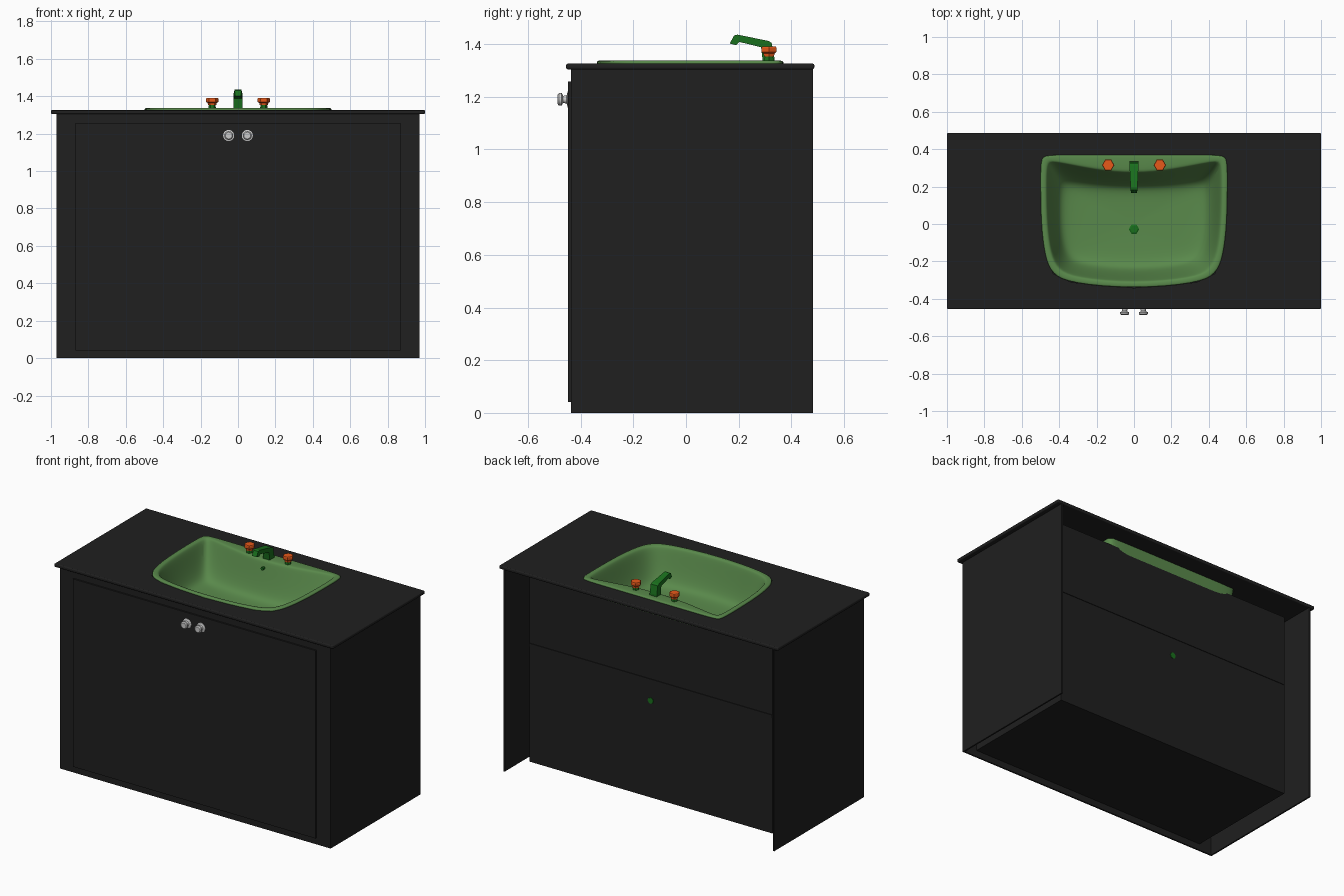
import bpy, bmesh, math
from mathutils import Vector

if "Cube" in bpy.data.objects:
    bpy.data.objects.remove(bpy.data.objects["Cube"])


def material(name, rgb):
    m = bpy.data.materials.new(name)
    m.diffuse_color = (*rgb, 1)
    m.use_nodes = True
    m.node_tree.nodes["Principled BSDF"].inputs["Base Color"].default_value = m.diffuse_color
    return m


BLACK = material("cabinet_black", (0.014, 0.014, 0.014))
GREEN = material("basin_green", (0.10, 0.25, 0.07))
DARK = material("tap_green", (0.01, 0.16, 0.012))
ORANGE = material("handle_orange", (0.80, 0.10, 0.01))


def mesh_object(name, verts, faces, mat=None, smooth=None):
    me = bpy.data.meshes.new(name)
    me.from_pydata(verts, [], faces)
    bm = bmesh.new()
    bm.from_mesh(me)
    bmesh.ops.recalc_face_normals(bm, faces=bm.faces)
    bm.to_mesh(me)
    bm.free()
    ob = bpy.data.objects.new(name, me)
    bpy.context.collection.objects.link(ob)
    if mat:
        me.materials.append(mat)
    if smooth:
        bpy.ops.object.select_all(action='DESELECT')
        ob.select_set(True)
        bpy.context.view_layer.objects.active = ob
        bpy.ops.object.shade_smooth_by_angle(angle=math.radians(smooth))
    return ob


def box(name, x0, x1, y0, y1, z0, z1, mat=None, bevel=0):
    v = [(x, y, z) for x in (x0, x1) for y in (y0, y1) for z in (z0, z1)]
    f = [(0, 1, 3, 2), (4, 6, 7, 5), (0, 4, 5, 1), (2, 3, 7, 6), (0, 2, 6, 4), (1, 5, 7, 3)]
    ob = mesh_object(name, v, f, mat)
    if bevel:
        b = ob.modifiers.new("bevel", 'BEVEL')
        b.width, b.segments = bevel, 3
    return ob


def rings_object(name, rings, mat=None, smooth=None):
    # skin a stack of equal-length closed rings and cap both ends
    n = len(rings[0])
    verts = [p for r in rings for p in r]
    faces = [(i * n + j, i * n + (j + 1) % n, (i + 1) * n + (j + 1) % n, (i + 1) * n + j)
             for i in range(len(rings) - 1) for j in range(n)]
    faces += [tuple(range(n)), tuple(range(len(verts) - n, len(verts)))]
    return mesh_object(name, verts, faces, mat, smooth)


def lathe(name, profile, origin, sides, mat=None, axis='Z', smooth=None):
    # profile is (radius, distance along axis)
    o = Vector(origin)
    rings = []
    for r, h in profile:
        ring = []
        for k in range(sides):
            a = math.tau * k / sides
            c, s = r * math.cos(a), r * math.sin(a)
            ring.append(o + Vector((c, s, h) if axis == 'Z' else (c, h, s)))
        rings.append(ring)
    return rings_object(name, rings, mat, smooth)


# cabinet shell, open at the back and underneath
box("cabinet_front", -0.97, 0.97, -0.437, -0.427, 0, 1.308, BLACK)
for side, s in (("left", -1), ("right", 1)):
    xs = sorted((s * 0.97, s * 0.96))
    box(side + "_side_panel", *xs, -0.437, 0.483, 0, 1.308, BLACK)

# inner compartment whose face is the raised door
X, Z0, Z1, YB = 0.87, 0.042, 1.258, 0.36
box("door_face", -X, X, -0.447, -0.426, Z0, Z1, BLACK)
box("compartment_floor", -X, X, -0.43, YB, Z0, Z0 + 0.01, BLACK)
box("compartment_back", -X, X, YB - 0.01, YB, Z0, Z1, BLACK)
box("back_rail", -X, X, YB - 0.002, YB + 0.004, 0.79, 0.81, BLACK)
for side, s in (("left", -1), ("right", 1)):
    xs = sorted((s * X, s * (X - 0.01)))
    box("compartment_" + side, *xs, -0.43, YB, Z0, Z1, BLACK)

# half outlines of the basin from back centre to front centre
OUT = [(0, .37), (.3, .37), (.475, .37), (.5, .35), (.5, .2), (.497, 0),
       (.478, -.17), (.44, -.27), (.34, -.318), (0, -.348)]
RIM = [(0, .272), (.2, .288), (.44, .34), (.468, .33), (.47, .19), (.466, 0),
       (.447, -.16), (.408, -.245), (.32, -.288), (0, -.318)]
FLOOR = [(0, .19), (.2, .195), (.34, .21), (.38, .18), (.385, .1), (.385, 0),
         (.37, -.1), (.34, -.17), (.27, -.21), (0, -.23)]


def loop(half, z, scale=1.0, other=None, t=0.0):
    pts = half
    if other:
        pts = [(a[0] + (b[0] - a[0]) * t, a[1] + (b[1] - a[1]) * t) for a, b in zip(half, other)]
    pts = pts + [(-x, y) for x, y in reversed(pts[1:-1])]
    return [(x * scale, 0.01 + (y - 0.01) * scale, z) for x, y in pts]


# basin, outside skin, rim and bowl in one smooth surface
basin = rings_object("basin", [
    loop(FLOOR, 1.085, 0.1), loop(FLOOR, 1.088, 0.9), loop(OUT, 1.15, 0.93),
    loop(OUT, 1.22, 0.975), loop(OUT, 1.31, 0.985), loop(OUT, 1.325),
    loop(OUT, 1.333), loop(OUT, 1.338, 0.985), loop(RIM, 1.337, 1.01),
    loop(RIM, 1.328, 0.985), loop(RIM, 1.24, 1, FLOOR, 0.35),
    loop(RIM, 1.14, 1, FLOOR, 0.75), loop(FLOOR, 1.11, 0.95),
    loop(FLOOR, 1.105, 0.5), loop(FLOOR, 1.103, 0.08)], GREEN, 60)
sub = basin.modifiers.new("smooth", 'SUBSURF')
sub.levels = sub.render_levels = 2

# countertop with an opening for the basin
top = box("countertop", -1, 1, -0.455, 0.487, 1.304, 1.326, BLACK, 0.007)
cutter = rings_object("opening_cutter", [loop(OUT, 1.2, 0.982), loop(OUT, 1.4, 0.982)])
cutter.hide_render = True
cut = top.modifiers.new("opening", 'BOOLEAN')
cut.object, cut.operation, cut.solver = cutter, 'DIFFERENCE', 'EXACT'
bpy.context.view_layer.objects.active = top
for m in ("bevel", "opening"):
    bpy.ops.object.modifier_apply(modifier=m)
bpy.data.objects.remove(cutter)

# drain, overflow and waste pipe
lathe("drain", [(.028, 0), (.028, .008), (.02, .012)], (0, -.028, 1.10), 6, DARK)
lathe("overflow", [(.01, 0), (.01, .02)], (0, .245, 1.29), 8, DARK, 'Y')
lathe("waste_pipe", [(.02, -.03), (.02, .004)], (0, YB, .67), 8, DARK, 'Y')

# spout from a side profile, narrowing toward its tip
side = [(.335, 1.33), (.335, 1.35), (.325, 1.405), (.312, 1.412), (.195, 1.436),
        (.182, 1.432), (.166, 1.402), (.190, 1.396), (.203, 1.408), (.285, 1.388), (.292, 1.33)]
rings_object("spout", [[(s * (.017 + (y - .17) * .05), y, z) for y, z in side]
                       for s in (-1, 1)], DARK)

# tap handles and door knobs
for label, s in (("left", -1), ("right", 1)):
    lathe(label + "_tap_stem", [(.02, 1.33), (.018, 1.356)], (s * .138, .315, 0), 6, DARK)
    lathe(label + "_tap_handle", [(.022, 1.352), (.024, 1.364), (.033, 1.370),
                                  (.033, 1.386), (.030, 1.390)], (s * .138, .315, 0), 6, ORANGE)
    lathe(label + "_knob", [(.030, -.440), (.030, -.449), (.016, -.453), (.013, -.466),
                            (.024, -.472), (.024, -.482), (.018, -.487)],
          (s * .05, 0, 1.19), 16, None, 'Y', 35)
